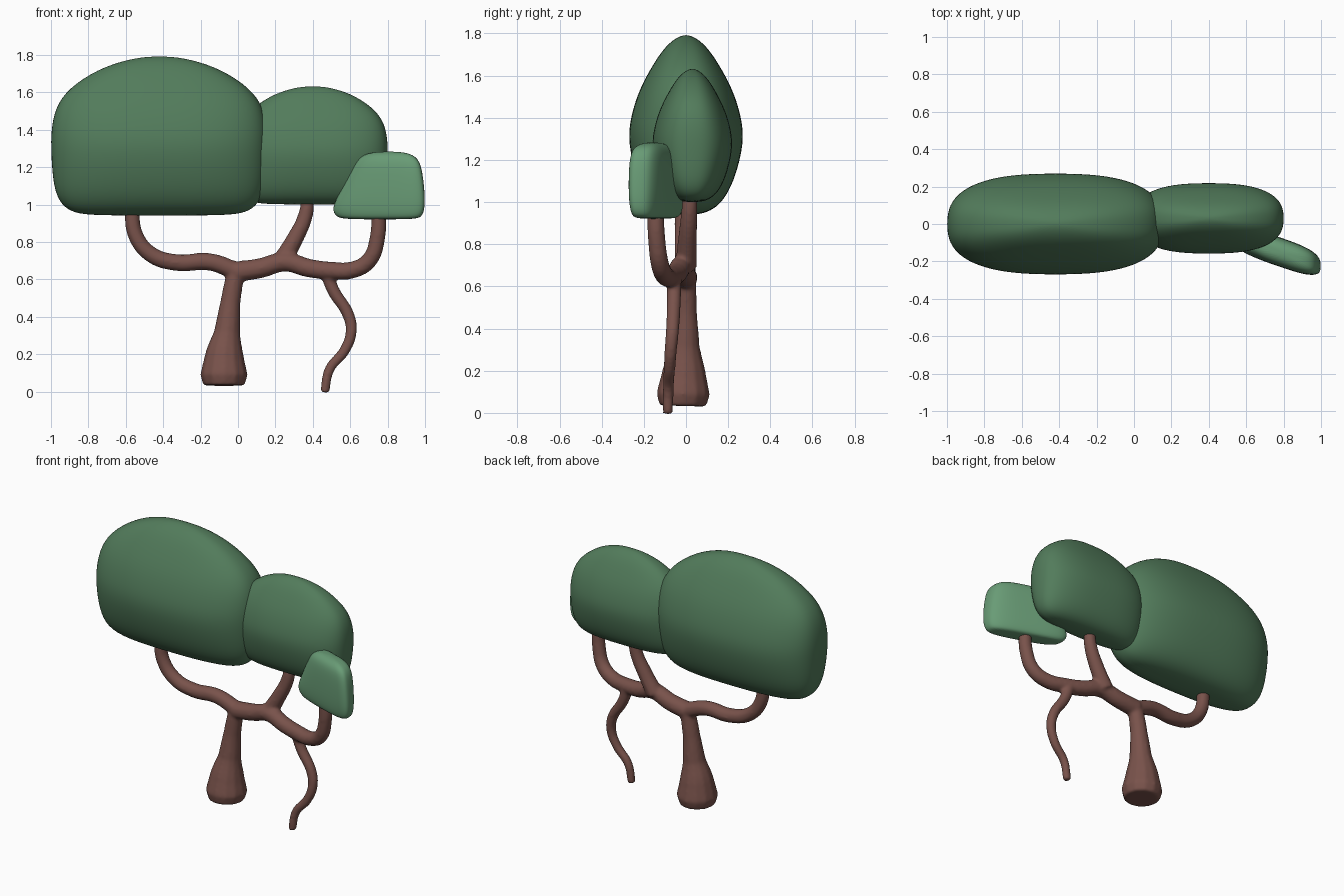
import bpy, bmesh
from math import cos, sin, pi, copysign

if "Cube" in bpy.data.objects:
    bpy.data.objects.remove(bpy.data.objects["Cube"])


def material(name, rgb):
    m = bpy.data.materials.new(name)
    m.diffuse_color = (*rgb, 1)
    m.use_nodes = True
    m.node_tree.nodes["Principled BSDF"].inputs["Base Color"].default_value = m.diffuse_color
    return m


DARK = material("dark_leaf", (0.085, 0.20, 0.105))
LIGHT = material("light_leaf", (0.14, 0.33, 0.18))
BARK = material("bark", (0.19, 0.085, 0.07))


def spow(v, n):
    return copysign(abs(v) ** (2 / n), v)


def foliage(name, rows, cy, mat, n, pivot=0, slope=0, segs=28):
    """Loft superellipse slices (z, centre x, half width, half depth)."""
    bm = bmesh.new()
    rings = []
    for z, cx, a, b in rows:
        ring = []
        for i in range(segs):
            t = 2 * pi * (i + 0.5) / segs
            x = cx + a * spow(cos(t), n)
            y = cy + slope * (x - pivot) + b * spow(sin(t), n)
            ring.append(bm.verts.new((x, y, z)))
        rings.append(ring)
    for lo, hi in zip(rings, rings[1:]):
        for i in range(segs):
            j = (i + 1) % segs
            bm.faces.new((lo[i], lo[j], hi[j], hi[i]))
    bm.faces.new(rings[0][::-1])
    bm.faces.new(rings[-1])
    for f in bm.faces:
        f.smooth = True
    me = bpy.data.meshes.new(name)
    bm.to_mesh(me)
    bm.free()
    me.materials.append(mat)
    ob = bpy.data.objects.new(name, me)
    bpy.context.collection.objects.link(ob)
    sub = ob.modifiers.new("Subdivision", 'SUBSURF')
    sub.levels = sub.render_levels = 2


# Two dark crowns share one egg-shaped profile (height, width, depth fractions)
CROWN = [(0, .62, .2), (.02, .8, .42), (.07, .91, .62), (.18, .98, .82),
         (.4, 1, 1), (.54, 1, .95), (.68, .96, .82), (.8, .84, .63),
         (.92, .57, .4), (.98, .3, .2), (1, .1, .05)]


def crown(name, cx, cy, z0, w, d, h):
    rows = [(z0 + h * z, cx, w * a, d * b) for z, a, b in CROWN]
    foliage(name, rows, cy, DARK, 2.6)


crown("large_crown", -0.42, 0, 0.94, 0.583, 0.279, 0.852)
crown("middle_crown", 0.40, 0.03, 1.0, 0.403, 0.195, 0.632)

# Small light crown: slanted block (z, left x, right x, half depth)
SMALL = [(.92, .57, .95, .045), (.935, .52, .985, .065), (.98, .5, 1, .075),
         (1.06, .54, 1, .08), (1.2, .61, .985, .078),
         (1.26, .65, .955, .065), (1.284, .73, .88, .025)]
foliage("small_crown", [(z, (l + r) / 2, (r - l) / 2, b) for z, l, r, b in SMALL],
        -0.14, LIGHT, 3.2, pivot=0.75, slope=-0.34)

# Trunk, branches and hanging root: tapered tubes along front-view paths
cu = bpy.data.curves.new("trunk_and_branches", 'CURVE')
cu.dimensions = '3D'
cu.fill_mode = 'FULL'
cu.bevel_depth = 1
cu.bevel_resolution = 4
cu.use_fill_caps = True
cu.resolution_u = 8


def tube(path, y0, y1, r0, r1, radii=None):
    """Path of (x, z); depth eases y0 to y1, radius tapers r0 to r1."""
    sp = cu.splines.new('BEZIER')
    sp.bezier_points.add(len(path) - 1)
    for i, (p, (x, z)) in enumerate(zip(sp.bezier_points, path)):
        t = i / (len(path) - 1)
        p.co = (x, y0 + (y1 - y0) * t * t * (3 - 2 * t), z)
        p.radius = radii[i] if radii else r0 + (r1 - r0) * t
    for p in sp.bezier_points:
        p.handle_left_type = p.handle_right_type = 'AUTO'


# trunk with flared foot
tube([(-.075, .033), (-.075, .09), (-.072, .2), (-.058, .32), (-.04, .48), (-.01, .65)],
     -.015, 0, 0, 0, radii=(.112, .127, .103, .07, .054, .048))
# left branch
tube([(-.01, .645), (-.15, .693), (-.33, .69), (-.46, .73), (-.545, .83), (-.57, 1)],
     0, -.015, .049, .04)
# right branch
tube([(-.01, .64), (.12, .66), (.25, .693), (.38, .66), (.5, .647), (.61, .65),
      (.7, .7), (.745, .82), (.75, 1)], 0, -.145, .056, .04)
# upper branch
tube([(.23, .69), (.295, .8), (.36, .94), (.375, 1.06)], 0, .02, .052, .034)
# hanging root
tube([(.47, .645), (.51, .54), (.59, .41), (.605, .32), (.57, .22), (.49, .12),
      (.463, -.004)], -.055, -.086, .036, .025)

tree = bpy.data.objects.new("trunk_and_branches", cu)
bpy.context.collection.objects.link(tree)
bpy.context.view_layer.objects.active = tree
tree.select_set(True)
bpy.ops.object.convert(target='MESH')
tree = bpy.context.object
tree.data.materials.clear()
tree.data.materials.append(BARK)

# Fuse the tubes into one soft skin
fuse = tree.modifiers.new("Fuse", 'REMESH')
fuse.mode = 'VOXEL'
fuse.voxel_size = 0.01
fuse.use_smooth_shade = True
soft = tree.modifiers.new("Soften", 'SMOOTH')
soft.factor = 0.5
soft.iterations = 6
